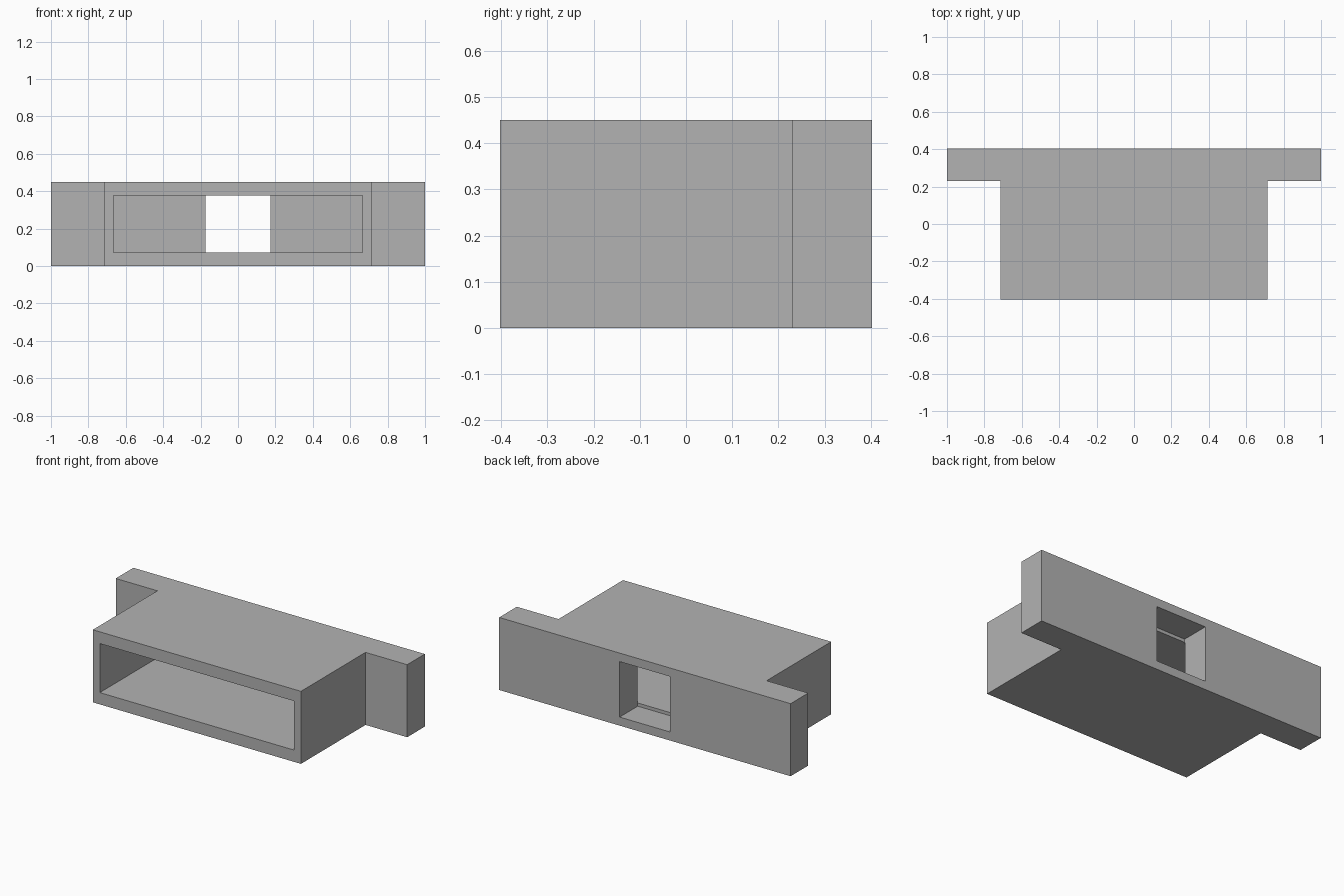
import bpy
import bmesh

cube = bpy.data.objects.get("Cube")
if cube:
    bpy.data.objects.remove(cube, do_unlink=True)

HEIGHT = 0.45
BACK = 0.403       # half depth
SHOULDER = 0.23    # front of the flange, end of the cavity

grey = bpy.data.materials.new("plain grey")
grey.use_nodes = True
colour = (0.45, 0.45, 0.45, 1)
grey.diffuse_color = colour
grey.node_tree.nodes["Principled BSDF"].inputs["Base Color"].default_value = colour


def prism(name, outline, z0, z1):
    """Extrude a plan outline from z0 to z1."""
    bm = bmesh.new()
    base = bm.faces.new([bm.verts.new((x, y, z0)) for x, y in outline])
    top = bmesh.ops.extrude_face_region(bm, geom=[base])["geom"]
    verts = [v for v in top if isinstance(v, bmesh.types.BMVert)]
    bmesh.ops.translate(bm, verts=verts, vec=(0, 0, z1 - z0))
    bmesh.ops.recalc_face_normals(bm, faces=bm.faces)
    mesh = bpy.data.meshes.new(name)
    bm.to_mesh(mesh)
    bm.free()
    mesh.materials.append(grey)
    obj = bpy.data.objects.new(name, mesh)
    bpy.context.collection.objects.link(obj)
    return obj


def box_outline(half_x, y0, y1):
    return [(-half_x, y0), (half_x, y0), (half_x, y1), (-half_x, y1)]


# T-shaped housing with a wide flange at the back
half = [(0.714, -BACK), (0.714, SHOULDER), (1, SHOULDER), (1, BACK)]
housing = prism("housing", half + [(-x, y) for x, y in reversed(half)], 0, HEIGHT)

# Wide cavity open to the front, and a taller square port through the flange
cutters = [
    prism("cavity_cutter", box_outline(0.666, -BACK - 0.1, SHOULDER), 0.073, HEIGHT - 0.073),
    prism("port_cutter", box_outline(0.173, SHOULDER - 0.004, BACK + 0.1), 0.053, HEIGHT - 0.053),
]
for cutter in cutters:
    cut = housing.modifiers.new(cutter.name, 'BOOLEAN')
    cut.operation = 'DIFFERENCE'
    cut.solver = 'EXACT'
    cut.object = cutter

# Apply the cuts and discard the cutters
bpy.context.view_layer.update()
graph = bpy.context.evaluated_depsgraph_get()
result = bpy.data.meshes.new_from_object(housing.evaluated_get(graph))
housing.modifiers.clear()
housing.data = result
for cutter in cutters:
    bpy.data.objects.remove(cutter, do_unlink=True)
